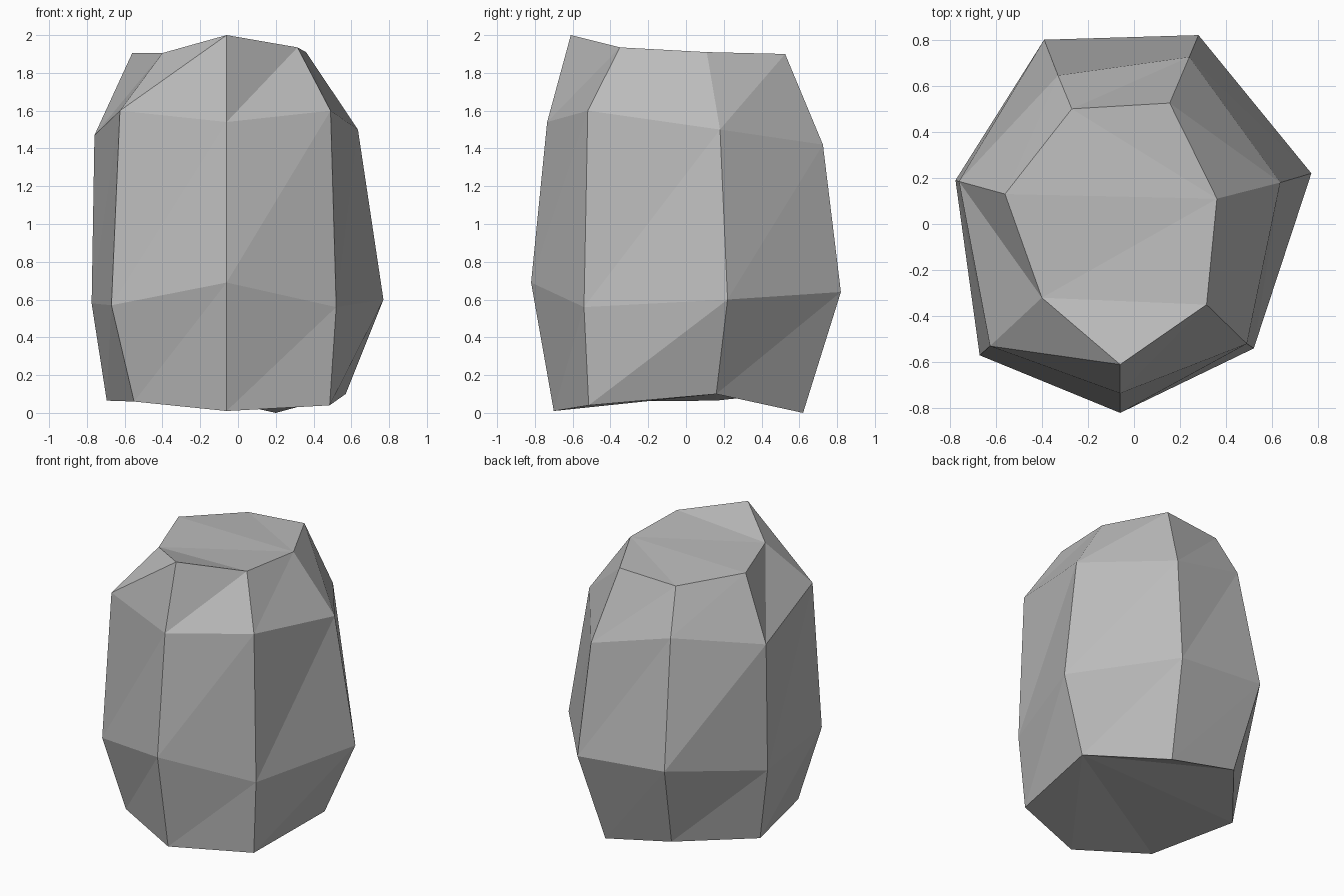
import bpy
import bmesh

cube = bpy.data.objects.get("Cube")
if cube:
    bpy.data.objects.remove(cube, do_unlink=True)

# Plain stone colour
grey = bpy.data.materials.new("stone_grey")
grey.use_nodes = True
colour = (0.5, 0.5, 0.5, 1)
grey.diffuse_color = colour
grey.node_tree.nodes["Principled BSDF"].inputs["Base Color"].default_value = colour

# Irregular seven-sided cross-sections, counterclockwise from the front corner
base = [(-.06, -.70, .01), (.485, -.515, .04), (.57, .16, .10), (.20, .62, 0),
        (-.32, .62, .115), (-.695, .16, .065), (-.55, -.475, .06)]
belly = [(-.06, -.82, .69), (.52, -.54, .56), (.77, .22, .60), (.28, .82, .64),
         (-.39, .80, .70), (-.775, .19, .58), (-.67, -.57, .57)]
shoulder = [(-.06, -.735, 1.54), (.49, -.52, 1.60), (.635, .18, 1.50), (.24, .725, 1.42),
            (-.33, .645, 1.575), (-.76, .185, 1.47), (-.625, -.53, 1.60)]
crown = [(-.06, -.61, 2), (.315, -.35, 1.935), (.36, .11, 1.91), (.155, .525, 1.90),
         (-.27, .50, 1.875), (-.56, .13, 1.905), (-.40, -.32, 1.905)]

bm = bmesh.new()
rings = [[bm.verts.new(p) for p in ring] for ring in (base, belly, shoulder, crown)]
count = len(base)

# Chipped sides: every panel is split along its rising diagonal
for low, high in zip(rings, rings[1:]):
    for i in range(count):
        j = (i + 1) % count
        bm.faces.new((low[i], low[j], high[j]))
        bm.faces.new((low[i], high[j], high[i]))

# Underside: a fan from the raised left corner
fan = rings[0][2:] + rings[0][:2]
for a, b in zip(fan[1:], fan[2:]):
    bm.faces.new((fan[0], b, a))

# Crown: strips running across from side to side
top = rings[-1]
for a, b, c in ((0, 1, 6), (1, 2, 6), (2, 5, 6), (2, 4, 5), (2, 3, 4)):
    bm.faces.new((top[a], top[b], top[c]))

bmesh.ops.recalc_face_normals(bm, faces=bm.faces)
mesh = bpy.data.meshes.new("rock")
bm.to_mesh(mesh)
bm.free()
mesh.materials.append(grey)
rock = bpy.data.objects.new("rock", mesh)
bpy.context.collection.objects.link(rock)
